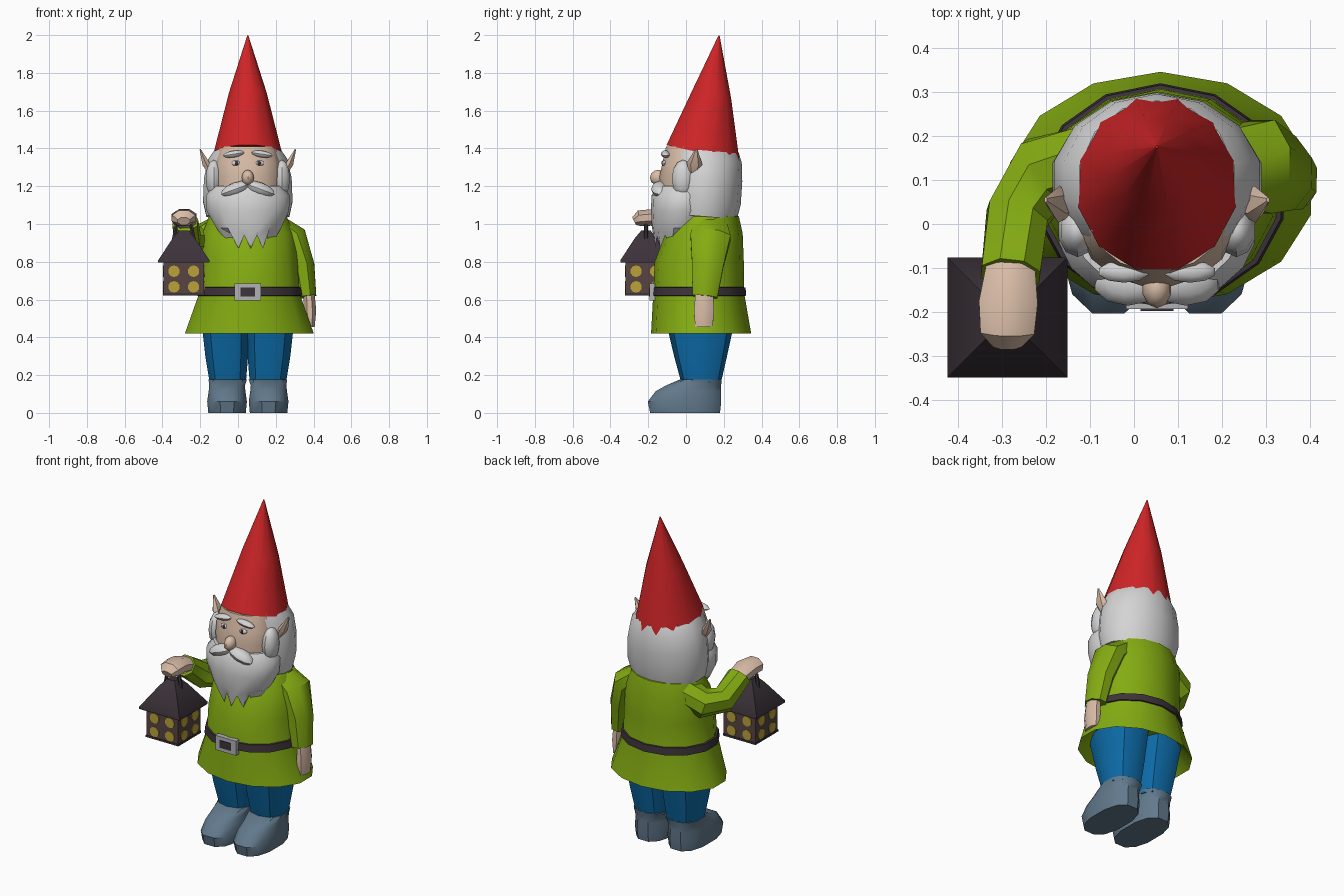
import bpy, bmesh, math
from mathutils import Vector, Matrix


def mat(name, r, g, b):
    m = bpy.data.materials.new(name)
    m.diffuse_color = (r, g, b, 1)
    return m


RED = mat("hat red", 0.62, 0.018, 0.02)
GREEN = mat("tunic green", 0.23, 0.41, 0.006)
BLUE = mat("trouser blue", 0.004, 0.15, 0.40)
SLATE = mat("boot slate", 0.12, 0.19, 0.26)
WHITE = mat("hair white", 0.66, 0.66, 0.66)
SKIN = mat("skin", 0.70, 0.51, 0.39)
DARK = mat("dark iron", 0.045, 0.033, 0.042)
BROWN = mat("lantern brown", 0.095, 0.06, 0.053)
YELLOW = mat("window yellow", 0.50, 0.36, 0.04)
SILVER = mat("buckle silver", 0.45, 0.45, 0.47)


def finish(name, bm, material):
    bmesh.ops.recalc_face_normals(bm, faces=bm.faces)
    me = bpy.data.meshes.new(name)
    bm.to_mesh(me)
    bm.free()
    me.materials.append(material)
    ob = bpy.data.objects.new(name, me)
    bpy.context.collection.objects.link(ob)
    return ob


def skin_rings(name, rings, material):
    """Join equal point rings with quads and cap both ends."""
    bm = bmesh.new()
    vs = [[bm.verts.new(p) for p in r] for r in rings]
    n = len(vs[0])
    for a, b in zip(vs, vs[1:]):
        for i in range(n):
            j = (i + 1) % n
            bm.faces.new((a[i], a[j], b[j], b[i]))
    bm.faces.new(vs[0][::-1])
    bm.faces.new(vs[-1])
    return finish(name, bm, material)


def loft(name, rows, material, n=12, p=1.0, slope=0.0, zig=0.0):
    """Rows of (cx, cy, z, rx, ry); slope tilts and zig notches the first ring."""
    rings = []
    for k, (cx, cy, z, rx, ry) in enumerate(rows):
        ring = []
        for i in range(n):
            a = 2 * math.pi * (i + 0.5) / n
            c, s = math.cos(a), math.sin(a)
            x = math.copysign(abs(c) ** p, c) * rx
            y = math.copysign(abs(s) ** p, s) * ry
            dz = slope * y + (zig * (-1) ** i if k == 0 else 0)
            ring.append((cx + x, cy + y, z + dz))
        rings.append(ring)
    return skin_rings(name, rings, material)


def tube(name, rows, material, ref, n=8):
    """Rows of (x, y, z, ru, rv) swept along the path they trace."""
    pts = [Vector(r[:3]) for r in rows]
    rings = []
    for k, r in enumerate(rows):
        d = (pts[min(k + 1, len(pts) - 1)] - pts[max(k - 1, 0)]).normalized()
        u = d.cross(Vector(ref)).normalized()
        v = u.cross(d)
        rings.append([pts[k] + u * r[3] * math.cos(t) + v * r[4] * math.sin(t)
                      for t in (2 * math.pi * (i + 0.5) / n for i in range(n))])
    return skin_rings(name, rings, material)


def blob(name, loc, size, material, roll=0.0):
    bm = bmesh.new()
    m = Matrix.Translation(loc) @ Matrix.Rotation(roll, 4, 'Y') @ Matrix.Diagonal((*size, 1))
    bmesh.ops.create_uvsphere(bm, u_segments=10, v_segments=6, radius=1, matrix=m)
    return finish(name, bm, material)


def box(name, loc, size, material):
    bm = bmesh.new()
    bmesh.ops.create_cube(bm, size=1, matrix=Matrix.Translation(loc) @ Matrix.Diagonal((*size, 1)))
    return finish(name, bm, material)


CX = 0.052  # body centre line

# Hat: leaning cone with a tilted brim
hat_rows = [(CX, 0.09, 1.375, 0.185, 0.2), (CX, 0.137, 1.69, 0.103, 0.105),
            (CX, 0.175, 1.998, 0.003, 0.003)]
loft("hat", hat_rows, RED, n=12, slope=-0.22)

# Hair, face and beard
loft("hair", [(CX, 0.09, 1.04, 0.225, 0.18), (CX, 0.095, 1.12, 0.243, 0.195),
              (CX, 0.1, 1.24, 0.238, 0.198), (CX, 0.1, 1.34, 0.215, 0.195),
              (CX, 0.09, 1.39, 0.18, 0.19)], WHITE, n=14, slope=-0.08)
loft("face", [(CX, 0, 1.12, 0.17, 0.13), (CX, 0, 1.25, 0.178, 0.143),
              (CX, 0, 1.32, 0.175, 0.128), (CX, 0.01, 1.41, 0.15, 0.118)], SKIN, n=16)
loft("beard", [(CX + 0.015, -0.06, 0.905, 0.10, 0.10), (CX + 0.005, -0.04, 0.98, 0.175, 0.14),
               (CX, -0.02, 1.07, 0.222, 0.165), (CX, -0.015, 1.15, 0.225, 0.168),
               (CX, 0.0, 1.2, 0.19, 0.155)], WHITE, n=18, zig=0.035)
blob("nose", (CX, -0.145, 1.245), (0.034, 0.046, 0.042), SKIN)
for s, side in ((-1, "right"), (1, "left")):
    blob(side + "_moustache", (CX + s * 0.065, -0.135, 1.185), (0.085, 0.05, 0.035), WHITE, s * 0.35)
    blob(side + "_sideburn", (CX + s * 0.18, -0.015, 1.24), (0.045, 0.06, 0.1), WHITE)
    blob(side + "_brow", (CX + s * 0.075, -0.108, 1.37), (0.06, 0.025, 0.018), WHITE, s * 0.15)
    blob(side + "_eye_white", (CX + s * 0.062, -0.113, 1.322), (0.026, 0.014, 0.015), WHITE)
    blob(side + "_pupil", (CX + s * 0.06, -0.123, 1.322), (0.01, 0.007, 0.013), DARK)
    tube(side + "_ear", [(CX + s * 0.19, 0.04, 1.26, 0.015, 0.02),
                         (CX + s * 0.222, 0.045, 1.32, 0.022, 0.042),
                         (CX + s * 0.252, 0.055, 1.395, 0.004, 0.006)], SKIN, (0, 1, 0), 6)

# Tunic with hollow hem, and belt
loft("tunic", [(0.06, 0.08, 0.5, 0.25, 0.2), (0.06, 0.08, 0.42, 0.35, 0.265),
               (0.06, 0.067, 0.64, 0.27, 0.24), (0.06, 0.07, 0.8, 0.262, 0.236),
               (0.055, 0.095, 0.95, 0.25, 0.205), (CX, 0.11, 1.04, 0.21, 0.17),
               (CX, 0.11, 1.07, 0.12, 0.1)], GREEN, n=14)
loft("belt", [(0.06, 0.067, 0.618, 0.27, 0.24), (0.06, 0.067, 0.621, 0.286, 0.252),
              (0.06, 0.067, 0.664, 0.28, 0.248), (0.06, 0.067, 0.667, 0.26, 0.23)], DARK, n=14)
box("buckle", (CX, -0.178, 0.64), (0.14, 0.03, 0.088), SILVER)
box("buckle_opening", (CX, -0.194, 0.64), (0.075, 0.006, 0.045), DARK)

# Trousers and boots
for s, side in ((-1, "right"), (1, "left")):
    loft(side + "_trouser_leg", [(CX + s * 0.106, 0.08, 0.16, 0.1, 0.105),
                                 (CX + s * 0.112, 0.077, 0.3, 0.118, 0.14),
                                 (CX + s * 0.12, 0.075, 0.52, 0.135, 0.19)], BLUE, n=10, p=0.85)
    x = CX + s * 0.11
    loft(side + "_boot", [(x, -0.005, 0, 0.102, 0.19), (x, -0.008, 0.06, 0.108, 0.2),
                          (x, 0.012, 0.115, 0.1, 0.177), (x, 0.04, 0.145, 0.097, 0.15),
                          (x - s * 0.004, 0.08, 0.178, 0.105, 0.112)], SLATE, n=12, p=0.8)

# Hanging arm
tube("left_sleeve", [(0.2, 0.13, 1.0, 0.06, 0.09), (0.29, 0.13, 0.93, 0.08, 0.115),
                     (0.34, 0.115, 0.78, 0.07, 0.09), (0.363, 0.1, 0.615, 0.056, 0.072)],
     GREEN, (0, 1, 0))
tube("left_hand", [(0.375, 0.097, 0.64, 0.032, 0.05), (0.38, 0.095, 0.54, 0.037, 0.058),
                   (0.382, 0.095, 0.455, 0.026, 0.05)], SKIN, (0, 1, 0))

# Raised arm holding the lantern
tube("right_sleeve", [(-0.1, 0.14, 0.97, 0.09, 0.08), (-0.2, 0.12, 0.91, 0.09, 0.085),
                      (-0.265, 0.02, 0.91, 0.075, 0.078), (-0.28, -0.115, 1.01, 0.072, 0.062)],
     GREEN, (0, 0, 1))
tube("right_hand", [(-0.28, -0.1, 1.01, 0.06, 0.045), (-0.285, -0.18, 1.035, 0.072, 0.048),
                    (-0.287, -0.245, 1.03, 0.066, 0.046), (-0.287, -0.275, 1.015, 0.035, 0.024)],
     SKIN, (0, 0, 1))

# Lantern: box, roof, handle and round windows on four sides
LX, LY, H = -0.287, -0.212, 0.107
R2 = math.sqrt(2)
box("lantern_body", (LX, LY, 0.715), (2 * H, 2 * H, 0.18), BROWN)
box("lantern_base", (LX, LY, 0.628), (2 * H + 0.006, 2 * H + 0.006, 0.012), DARK)
roof = [(LX, LY, z, h * R2, h * R2) for z, h in
        ((0.795, 0.136), (0.808, 0.136), (0.93, 0.055), (0.965, 0.025))]
loft("lantern_roof", roof, DARK, n=4)
tube("lantern_handle", [(LX - 0.055, LY, 0.91, 0.011, 0.011), (LX - 0.04, LY, 0.99, 0.011, 0.011),
                        (LX, LY, 1.02, 0.011, 0.011), (LX + 0.04, LY, 0.99, 0.011, 0.011),
                        (LX + 0.055, LY, 0.91, 0.011, 0.011)], DARK, (0, 1, 0), 6)
bm = bmesh.new()
for q in range(4):
    for dx in (-0.052, 0.052):
        for z in (0.667, 0.75):
            m = (Matrix.Translation((LX, LY, z)) @ Matrix.Rotation(q * math.pi / 2, 4, 'Z')
                 @ Matrix.Translation((dx, -H, 0)) @ Matrix.Rotation(math.pi / 2, 4, 'X'))
            bmesh.ops.create_cone(bm, cap_ends=True, segments=10, radius1=0.031, radius2=0.031,
                                  depth=0.008, matrix=m)
finish("lantern_windows", bm, YELLOW)

# Soft shading with creases kept
for ob in bpy.context.collection.objects:
    ob.select_set(True)
    bpy.context.view_layer.objects.active = ob
bpy.ops.object.shade_smooth_by_angle(angle=math.radians(38))
